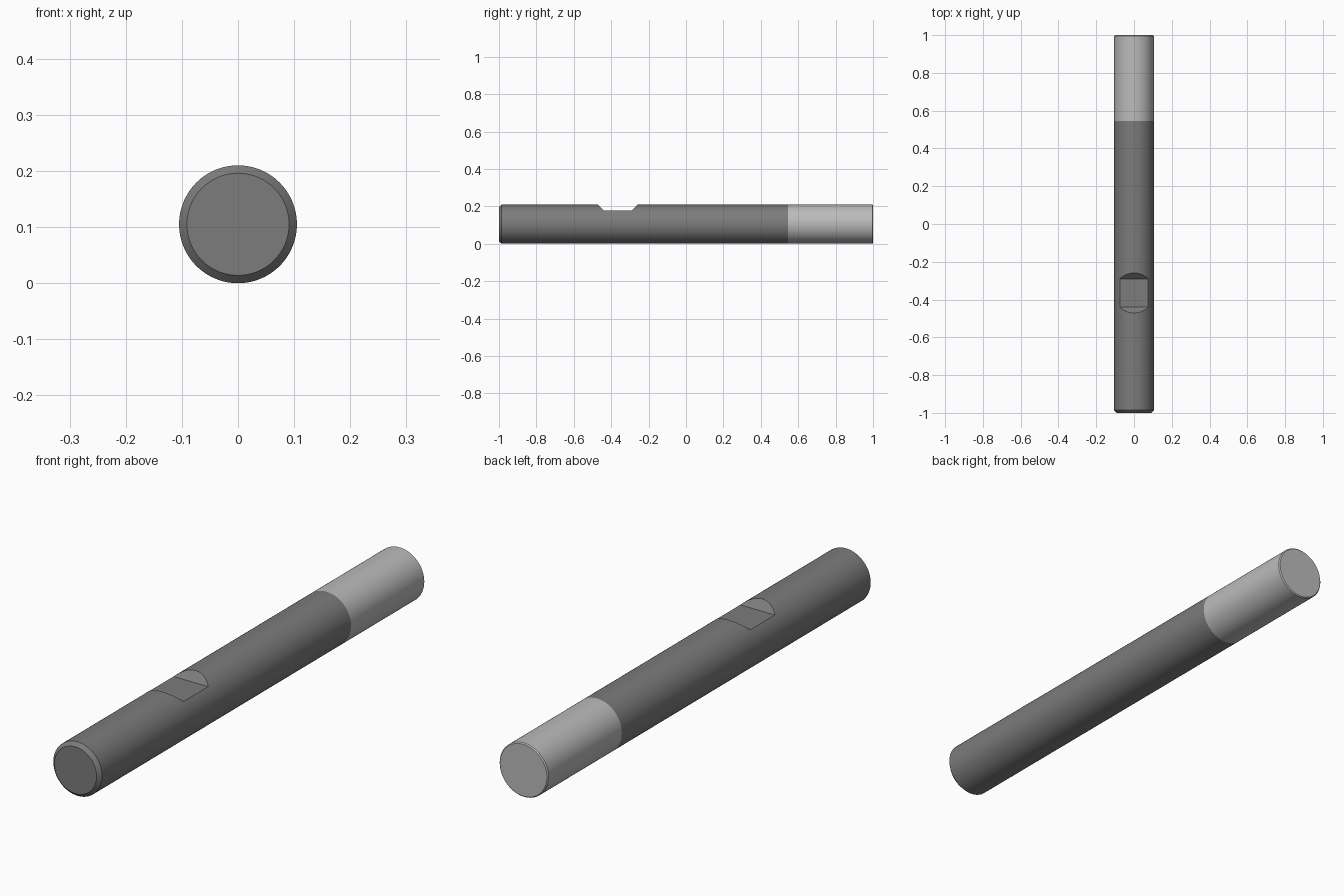
import bpy, bmesh
from math import pi, radians, cos, sin

if "Cube" in bpy.data.objects:
    bpy.data.objects.remove(bpy.data.objects["Cube"])

R = 0.105          # rod radius
SIDES = 128


def make_object(name, bm, shade=None):
    bmesh.ops.recalc_face_normals(bm, faces=bm.faces[:])
    mesh = bpy.data.meshes.new(name)
    bm.to_mesh(mesh)
    bm.free()
    obj = bpy.data.objects.new(name, mesh)
    bpy.context.collection.objects.link(obj)
    if shade is not None:
        mat = bpy.data.materials.new(name + "_grey")
        mat.diffuse_color = (shade, shade, shade, 1)
        mat.use_nodes = True
        mat.node_tree.nodes["Principled BSDF"].inputs["Base Color"].default_value = mat.diffuse_color
        mesh.materials.append(mat)
    return obj


def turned_rod(name, profile, shade):
    """Solid of rings (y, radius) around the rod axis, capped at both ends."""
    bm = bmesh.new()
    rings = []
    for y, r in profile:
        angles = [2 * pi * i / SIDES for i in range(SIDES)]
        rings.append([bm.verts.new((r * cos(a), y, R + r * sin(a))) for a in angles])
    for a, b in zip(rings, rings[1:]):
        for i in range(SIDES):
            j = (i + 1) % SIDES
            bm.faces.new((a[i], a[j], b[j], b[i]))
    bm.faces.new(rings[0])
    bm.faces.new(rings[-1])
    return make_object(name, bm, shade)


def smooth(obj):
    bpy.ops.object.select_all(action='DESELECT')
    obj.select_set(True)
    bpy.context.view_layer.objects.active = obj
    bpy.ops.object.shade_smooth_by_angle(angle=radians(25))


# Dark shank with a chamfered front end, and light tip with a fine back chamfer
shank = turned_rod("shank", [(-1, 0.091), (-0.986, R), (0.545, R)], 0.2)
tip = turned_rod("tip", [(0.545, R), (0.996, R), (1, 0.101)], 0.5)

# Clamping flat: trapezoid cutter with 45 degree ends
floor_z, top_z = 0.179, 0.26
rise = top_z - floor_z
outline = [(-0.44, floor_z), (-0.29, floor_z), (-0.29 + rise, top_z), (-0.44 - rise, top_z)]
bm = bmesh.new()
side = bm.faces.new([bm.verts.new((-0.15, y, z)) for y, z in outline])
ext = bmesh.ops.extrude_face_region(bm, geom=[side])
bmesh.ops.translate(bm, vec=(0.3, 0, 0),
                    verts=[v for v in ext["geom"] if isinstance(v, bmesh.types.BMVert)])
cutter = make_object("flat_cutter", bm)
cutter.hide_render = True

cut = shank.modifiers.new("clamping_flat", 'BOOLEAN')
cut.operation = 'DIFFERENCE'
cut.solver = 'EXACT'
cut.object = cutter
bpy.context.view_layer.objects.active = shank
bpy.ops.object.modifier_apply(modifier=cut.name)
bpy.data.objects.remove(cutter)

for part in (shank, tip):
    smooth(part)
